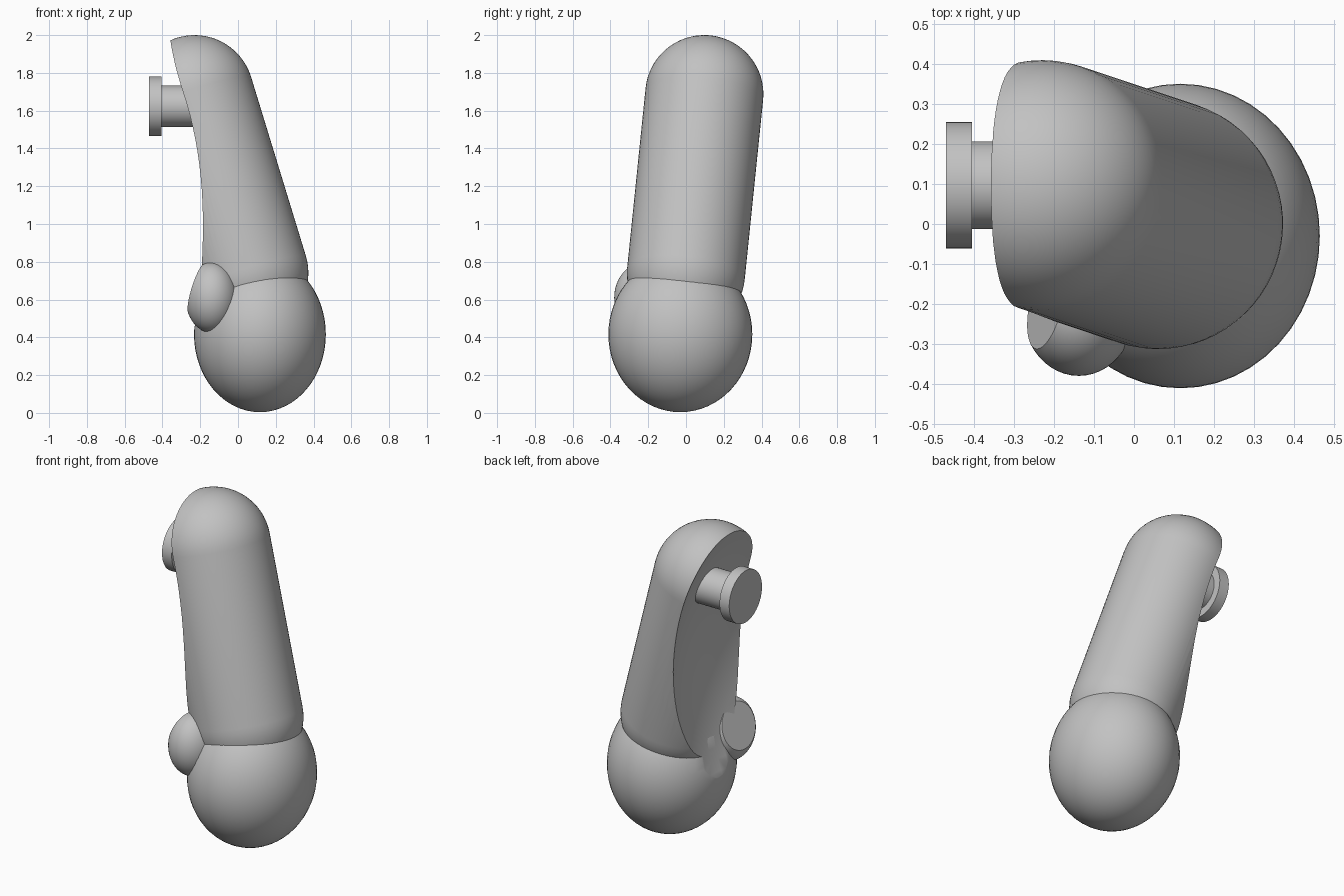
import bpy, bmesh, math
from mathutils import Vector, Matrix

cube = bpy.data.objects.get("Cube")
if cube:
    bpy.data.objects.remove(cube, do_unlink=True)

grey = bpy.data.materials.new("plain grey")
grey.use_nodes = True
grey.diffuse_color = (0.54, 0.54, 0.54, 1)
grey.node_tree.nodes["Principled BSDF"].inputs["Base Color"].default_value = (0.54, 0.54, 0.54, 1)


def add_object(name, bm):
    """Turn a bmesh into a linked object."""
    bmesh.ops.recalc_face_normals(bm, faces=bm.faces)
    mesh = bpy.data.meshes.new(name)
    bm.to_mesh(mesh)
    bm.free()
    mesh.materials.append(grey)
    obj = bpy.data.objects.new(name, mesh)
    bpy.context.collection.objects.link(obj)
    return obj


def select(obj):
    bpy.ops.object.select_all(action='DESELECT')
    obj.select_set(True)
    bpy.context.view_layer.objects.active = obj


def smooth(obj):
    select(obj)
    bpy.ops.object.shade_smooth_by_angle(angle=math.radians(30))


def revolve(profile, matrix, steps=64):
    """Spin a (radius, height) profile around z, then place it."""
    bm = bmesh.new()
    verts = [bm.verts.new((r, 0, h)) for r, h in profile]
    edges = [bm.edges.new(pair) for pair in zip(verts, verts[1:])]
    bmesh.ops.spin(bm, geom=verts + edges, cent=(0, 0, 0), axis=(0, 0, 1),
                   angle=math.tau, steps=steps)
    bmesh.ops.remove_doubles(bm, verts=bm.verts, dist=1e-5)
    bm.transform(matrix)
    return bm


def ellipsoid(center, radii, segments=48):
    bm = bmesh.new()
    bmesh.ops.create_uvsphere(bm, u_segments=segments, v_segments=segments * 2 // 3, radius=1)
    bm.transform(Matrix.Translation(center) @ Matrix.Diagonal((*radii, 1)))
    return bm


# Arm: a leaning capsule
low, high, radius = Vector((0.06, 0, 0.74)), Vector((-0.23, 0.097, 1.687)), 0.313
axis = high - low
n = 16
bottom_cap = [(radius * math.sin(a), -radius * math.cos(a))
              for a in (math.pi / 2 * i / n for i in range(n + 1))]
top_cap = [(r, axis.length - h) for r, h in reversed(bottom_cap)]
place = Matrix.Translation(low) @ axis.to_track_quat('Z', 'Y').to_matrix().to_4x4()
arm = add_object("arm", revolve(bottom_cap + top_cap, place))

# Rounded hand
hand = add_object("hand", ellipsoid((0.116, -0.03, 0.416), (0.349, 0.381, 0.412)))

# Dished inner side of the arm and hand, cut by a large ellipsoid
cutter = add_object("inner_cutter", ellipsoid((-2.34, 0.1, 1.05), (2.22, 1.42, 2.05), 144))
cutter.hide_render = True
for obj in (arm, hand):
    cut = obj.modifiers.new("inner_cut", 'BOOLEAN')
    cut.operation = 'DIFFERENCE'
    cut.solver = 'EXACT'
    cut.object = cutter
    select(obj)
    bpy.ops.object.modifier_apply(modifier=cut.name)
    smooth(obj)
bpy.data.objects.remove(cutter, do_unlink=True)

# Shoulder peg with a wide end flange, pointing to -x
peg_profile = [(0, 0), (0.11, 0), (0.11, 0.305), (0.158, 0.305), (0.158, 0.37), (0, 0.37)]
peg_place = Matrix.Translation((-0.1, 0.097, 1.623)) @ Matrix.Rotation(-math.pi / 2, 4, 'Y')
smooth(add_object("shoulder_peg", revolve(peg_profile, peg_place)))

# Thumb: an egg with a flat inner face
bm = ellipsoid((-0.138, -0.22, 0.61), (0.14, 0.16, 0.187))
result = bmesh.ops.bisect_plane(bm, geom=bm.verts[:] + bm.edges[:] + bm.faces[:],
                                plane_co=(-0.25, -0.22, 0.58),
                                plane_no=(-0.93, 0.22, 0.3), clear_outer=True)
rim = [e for e in result["geom_cut"] if isinstance(e, bmesh.types.BMEdge)]
bmesh.ops.edgeloop_fill(bm, edges=rim)
smooth(add_object("thumb", bm))
